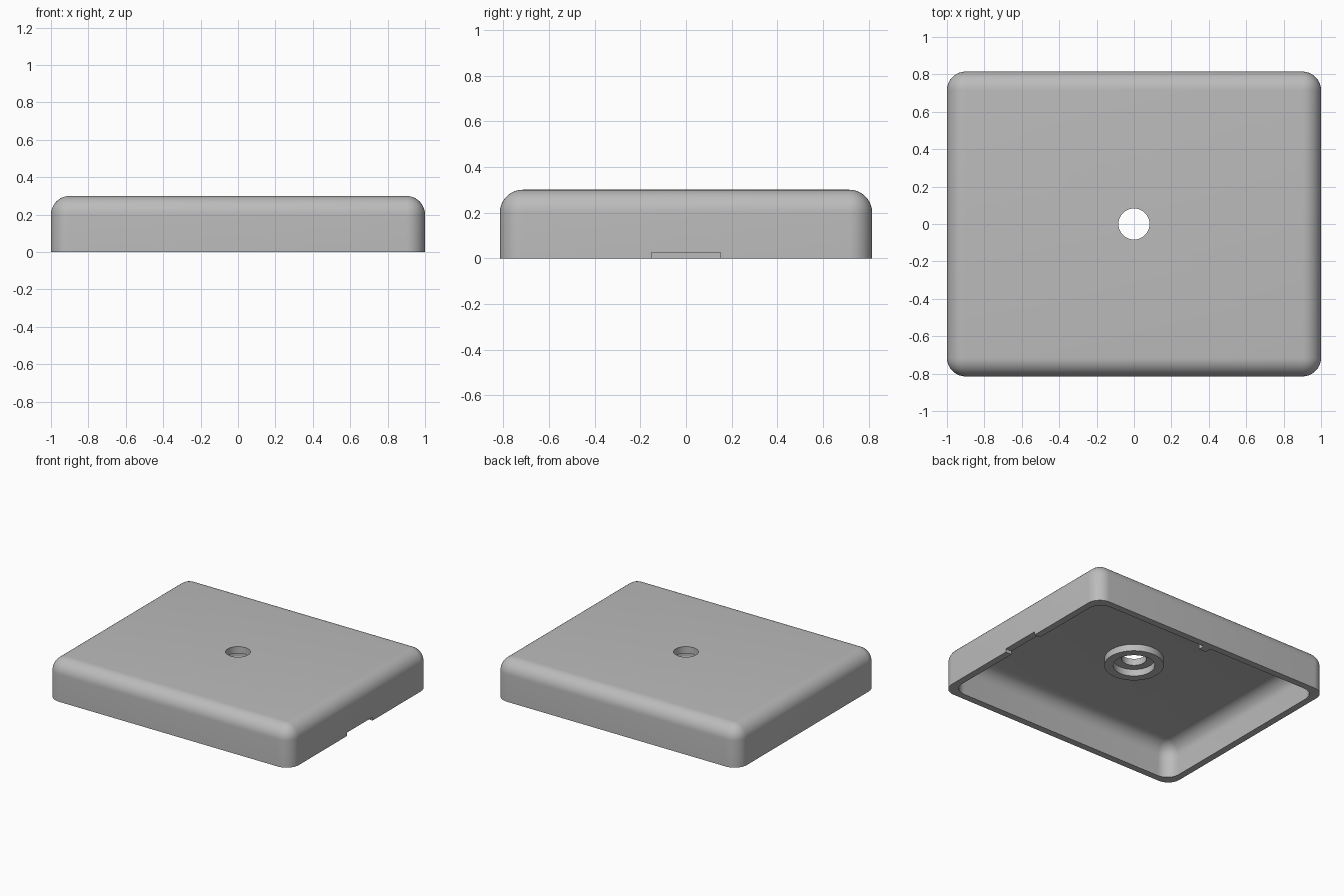
import bpy
import bmesh
from mathutils import Matrix, Vector

cube = bpy.data.objects.get("Cube")
if cube:
    bpy.data.objects.remove(cube, do_unlink=True)

LENGTH, DEPTH, HEIGHT = 2.0, 1.63, 0.3
WALL, FILLET = 0.05, 0.1
HOLE_R, BOSS_IN, BOSS_OUT = 0.083, 0.14, 0.2
CEILING = HEIGHT - WALL

grey = bpy.data.materials.new("plain grey")
grey.use_nodes = True
colour = (0.5, 0.5, 0.5, 1)
grey.diffuse_color = colour
grey.node_tree.nodes["Principled BSDF"].inputs["Base Color"].default_value = colour


def finish(name, bm):
    mesh = bpy.data.meshes.new(name)
    bm.to_mesh(mesh)
    bm.free()
    mesh.materials.append(grey)
    obj = bpy.data.objects.new(name, mesh)
    bpy.context.collection.objects.link(obj)
    return obj


def box(name, low, high, fillet=0):
    """Box between two corners; the fillet rounds all but the bottom edges."""
    low, high = Vector(low), Vector(high)
    bm = bmesh.new()
    place = Matrix.Translation((low + high) / 2) @ Matrix.Diagonal((*(high - low), 1))
    bmesh.ops.create_cube(bm, size=1, matrix=place)
    if fillet:
        edges = [e for e in bm.edges if max(v.co.z for v in e.verts) > low.z + 0.01]
        bmesh.ops.bevel(bm, geom=edges, offset=fillet, segments=10,
                        profile=0.5, affect='EDGES')
    return finish(name, bm)


def cylinder(name, radius, bottom, top):
    bm = bmesh.new()
    bmesh.ops.create_cone(bm, cap_ends=True, segments=64, radius1=radius,
                          radius2=radius, depth=top - bottom,
                          matrix=Matrix.Translation((0, 0, (top + bottom) / 2)))
    return finish(name, bm)


def combine(target, other, operation):
    """Apply a boolean and remove the helper."""
    other.hide_render = True
    mod = target.modifiers.new(operation.lower(), 'BOOLEAN')
    mod.operation, mod.object, mod.solver = operation, other, 'EXACT'
    bpy.context.view_layer.objects.active = target
    bpy.ops.object.modifier_apply(modifier=mod.name)
    bpy.data.objects.remove(other, do_unlink=True)


# Rounded cover, hollow and open underneath
x, y = LENGTH / 2, DEPTH / 2
cover = box("cover", (-x, -y, 0), (x, y, HEIGHT), FILLET)
combine(cover, box("cavity", (WALL - x, WALL - y, -0.1),
                   (x - WALL, y - WALL, CEILING), FILLET), 'DIFFERENCE')

# Round opening in the middle of the top
combine(cover, cylinder("opening", HOLE_R, 0.1, 0.4), 'DIFFERENCE')

# Cable notch in the lower rim of the left wall
combine(cover, box("notch", (x - 2 * WALL, -0.15, -0.1), (x + 0.1, 0.15, 0.025)),
        'DIFFERENCE')

# Ring hanging from the ceiling around the opening
ring = cylinder("ceiling_ring", BOSS_OUT, CEILING - 0.05, CEILING + 0.01)
combine(ring, cylinder("ring_bore", BOSS_IN, 0.1, 0.4), 'DIFFERENCE')

# Small catch on the inside of the back wall
tab = box("rim_catch", (-0.03, y - 2 * WALL, 0), (0.03, y - WALL + 0.01, 0.035))

# Smooth fillets, crisp edges
for obj in bpy.context.view_layer.objects:
    obj.select_set(obj in (cover, ring, tab))
bpy.context.view_layer.objects.active = cover
bpy.ops.object.shade_smooth_by_angle(angle=0.6)
